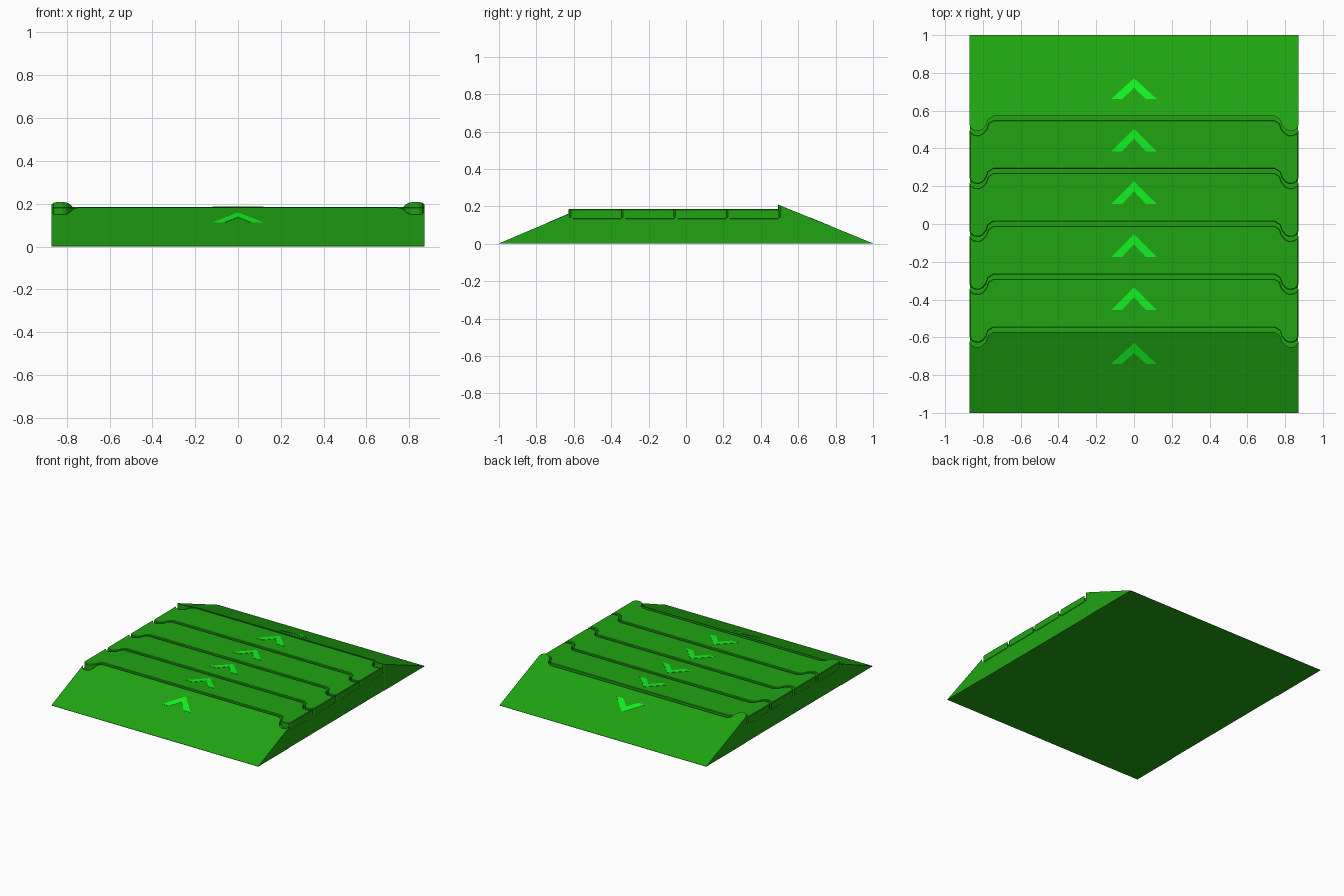
import bpy, bmesh

if "Cube" in bpy.data.objects:
    bpy.data.objects.remove(bpy.data.objects["Cube"])

W = 0.87          # half width
FLOOR = 0.14      # groove floor
TOP = 0.185       # flat plate top
PITCH = 0.28


def material(name, rgb):
    m = bpy.data.materials.new(name)
    m.diffuse_color = (*rgb, 1)
    m.use_nodes = True
    m.node_tree.nodes["Principled BSDF"].inputs["Base Color"].default_value = m.diffuse_color
    return m


GREEN = material("green", (0.014, 0.37, 0.006))
BRIGHT = material("bright_green", (0.006, 0.88, 0.016))


def prism(name, outline, bottom, top, mat, bevel=0.0):
    """Extrude an xy outline between z = bottom(y) and z = top(y)."""
    bm = bmesh.new()
    lo = [bm.verts.new((x, y, bottom(y))) for x, y in outline]
    hi = [bm.verts.new((x, y, top(y))) for x, y in outline]
    bm.faces.new(lo)
    bm.faces.new(hi)
    n = len(lo)
    for i in range(n):
        j = (i + 1) % n
        bm.faces.new((lo[i], lo[j], hi[j], hi[i]))
    bmesh.ops.recalc_face_normals(bm, faces=bm.faces)
    me = bpy.data.meshes.new(name)
    bm.to_mesh(me)
    bm.free()
    me.materials.append(mat)
    ob = bpy.data.objects.new(name, me)
    bpy.context.collection.objects.link(ob)
    if bevel:
        b = ob.modifiers.new("edge", 'BEVEL')
        b.width = bevel
        b.segments = 1
        b.limit_method = 'ANGLE'
        b.angle_limit = 1.0
    return ob


# seam shape: straight in the middle, rounded tongue towards the front at each side
HALF = [(0.745, 0), (0.772, -0.018), (0.782, -0.048), (0.80, -0.07),
        (0.82, -0.08), (0.845, -0.078), (0.862, -0.068), (W, -0.05)]


def seam(y, gap=0.0):
    right = [(x, y + dy - gap) for x, dy in HALF]
    return [(-x, yy) for x, yy in reversed(right)] + right


def flat(z):
    return lambda y: z


def front_slope(y):
    return max(0.002, 0.427 * (y + 1))


def rear_slope(y):
    return max(0.002, 0.412 * (1 - y))


# core block under the plates
prism("base", [(-W + .003, -0.65), (W - .003, -0.65), (W - .003, 0.6), (-W + .003, 0.6)],
      flat(0), flat(FLOOR), GREEN)

# front ramp, four flat plates, rear ramp
seams = [-0.548 + PITCH * i for i in range(5)]
prism("front_ramp", [(W, -1), (-W, -1)] + seam(seams[0], 0.024),
      flat(0), front_slope, GREEN)
for i in range(4):
    prism(f"plate_{i + 1}", seam(seams[i]) + seam(seams[i + 1], 0.022)[::-1],
          flat(FLOOR - 0.01), flat(TOP), GREEN, 0.006)
prism("rear_ramp", seam(seams[4]) + [(W, 1), (-W, 1)], flat(0), rear_slope, GREEN)


# direction chevrons
def chevron(name, tip, h, surf):
    pts = [(0, tip), (0.12, tip - h), (0.063, tip - h), (0, tip - 0.052),
           (-0.063, tip - h), (-0.12, tip - h)]
    prism(name, pts, lambda y: surf(y) - 0.002, lambda y: surf(y) + 0.002, BRIGHT)


chevron("front_chevron", -0.63, 0.11, front_slope)
for i in range(4):
    chevron(f"plate_chevron_{i + 1}", -0.335 + PITCH * i, 0.12, flat(TOP))
chevron("rear_chevron", 0.772, 0.11, rear_slope)
